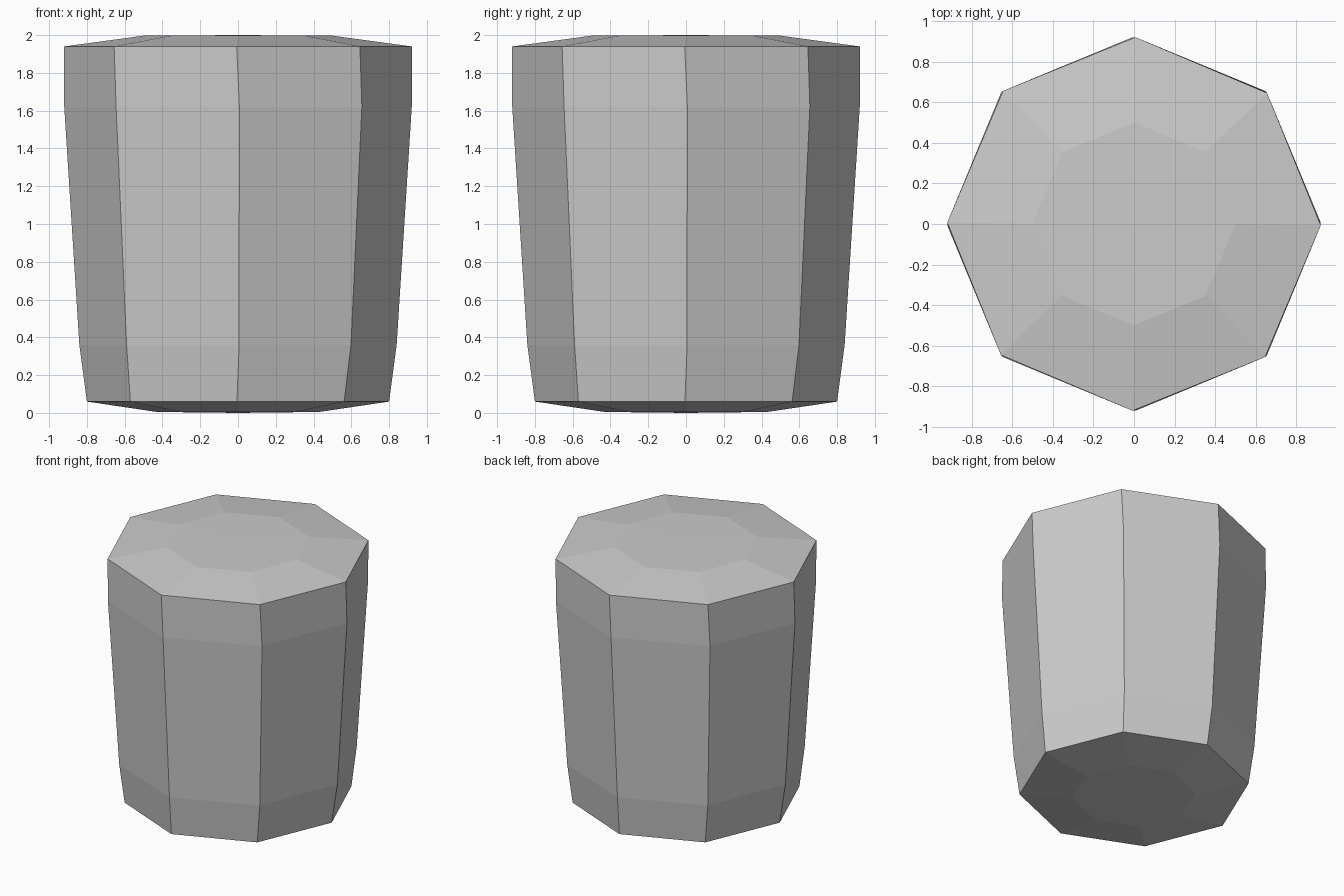
import bpy, bmesh
from math import cos, sin, pi, radians

if "Cube" in bpy.data.objects:
    bpy.data.objects.remove(bpy.data.objects["Cube"])

SIDES = 8
# ring profile: radius, height, small twist in degrees
PROFILE = [
    (0.43, 0.005, 0.0),
    (0.80, 0.06, -0.4),
    (0.84, 0.36, 0.4),
    (0.92, 1.62, 0.45),
    (0.92, 1.94, -0.45),
    (0.50, 1.997, 0.0),
]

bm = bmesh.new()


def ring(radius, z, twist):
    return [bm.verts.new((radius * cos(2 * pi * i / SIDES + radians(twist)),
                          radius * sin(2 * pi * i / SIDES + radians(twist)), z))
            for i in range(SIDES)]


# tapered eight-sided wall with sloping rims
rings = [ring(*p) for p in PROFILE]
for low, high in zip(rings, rings[1:]):
    for i in range(SIDES):
        j = (i + 1) % SIDES
        bm.faces.new((low[i], low[j], high[j], high[i]))

# very shallow domed centres at both ends
for loop, z in ((rings[0], 0.0), (rings[-1], 2.0)):
    centre = bm.verts.new((0, 0, z))
    for i in range(SIDES):
        bm.faces.new((loop[i], loop[(i + 1) % SIDES], centre))

bmesh.ops.recalc_face_normals(bm, faces=bm.faces[:])
mesh = bpy.data.meshes.new("tapered_block")
bm.to_mesh(mesh)
bm.free()
bpy.context.collection.objects.link(bpy.data.objects.new("tapered_block", mesh))
